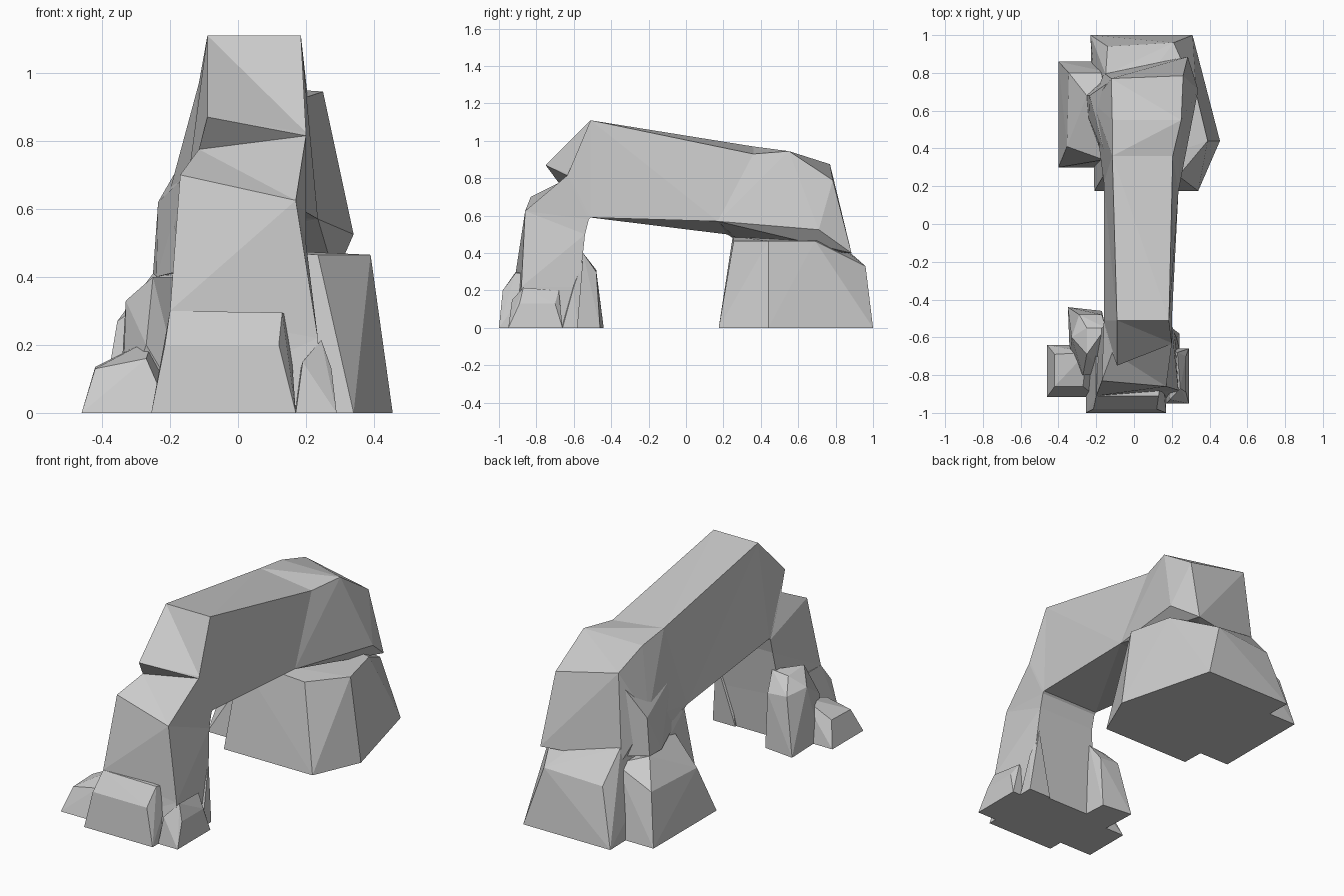
import bpy, bmesh


def finish(name, bm):
    bmesh.ops.recalc_face_normals(bm, faces=bm.faces)
    mesh = bpy.data.meshes.new(name)
    bm.to_mesh(mesh)
    bm.free()
    ob = bpy.data.objects.new(name, mesh)
    bpy.context.collection.objects.link(ob)
    return ob


def rock(name, points):
    """Faceted boulder: convex hull round a few corner points."""
    bm = bmesh.new()
    for p in points:
        bm.verts.new(p)
    res = bmesh.ops.convex_hull(bm, input=bm.verts)
    loose = {g for g in res["geom_interior"] + res["geom_unused"]
             if isinstance(g, bmesh.types.BMVert)}
    bmesh.ops.delete(bm, geom=list(loose), context='VERTS')
    bmesh.ops.dissolve_limit(bm, angle_limit=0.02, verts=bm.verts, edges=bm.edges)
    return finish(name, bm)


def loft(name, rings):
    """Skin a chain of four-cornered sections and cap both ends."""
    bm = bmesh.new()
    loops = [[bm.verts.new(p) for p in ring] for ring in rings]
    for a, b in zip(loops, loops[1:]):
        for i in range(4):
            j = (i + 1) % 4
            bm.faces.new((a[i], a[j], b[j], b[i]))
    bm.faces.new(loops[0])
    bm.faces.new(loops[-1])
    # fold the warped quads into flat facets
    bmesh.ops.triangulate(bm, faces=bm.faces)
    bmesh.ops.dissolve_limit(bm, angle_limit=0.02, verts=bm.verts, edges=bm.edges)
    return finish(name, bm)


# Front leg bending over the brow into the spanning beam
# (section order: outer left, outer right, inner right, inner left)
loft("arch_span", [
    [(-.25, -.95, 0), (.24, -.92, 0), (.22, -.59, 0), (-.20, -.59, 0)],
    [(-.20, -.91, .30), (.235, -.88, .22), (.215, -.57, .22), (-.19, -.57, .25)],
    [(-.17, -.83, .70), (.17, -.86, .625), (.20, -.54, .50), (-.16, -.54, .50)],
    [(-.115, -.68, .775), (.20, -.635, .815), (.20, -.52, .58), (-.16, -.52, .58)],
    [(-.09, -.75, .87), (.20, -.63, .825), (.20, -.515, .585), (-.16, -.515, .585)],
    [(-.09, -.51, 1.11), (.185, -.51, 1.11), (.20, -.51, .59), (-.16, -.51, .59)],
    [(-.115, .36, .97), (.205, .36, .93), (.235, .17, .57), (-.16, .22, .50)],
    [(-.115, .55, .945), (.25, .55, .94), (.30, .60, .52), (-.16, .50, .48)],
])

# Shoulder where the beam turns down into the rear leg
rock("rear_shoulder", [
    (-.115, .36, .97), (.205, .36, .93), (-.115, .55, .945), (.25, .55, .945),
    (-.12, .77, .875), (.26, .785, .79), (.34, .71, .525), (.235, .17, .57),
    (-.16, .22, .50), (-.15, .79, .50), (.12, .84, .42), (.285, .885, .40),
    (-.215, .64, .60), (-.16, .80, .40), (-.16, .30, .45)])

# Broad rear foot with a pointed right side
rock("rear_foot", [
    (-.23, 1, 0), (.31, 1, 0), (.455, .44, 0), (.34, .175, 0), (-.21, .175, 0),
    (.39, .44, .465), (.33, .69, .465), (.235, .255, .465), (-.165, .25, .49),
    (-.14, .94, .31), (.21, .96, .33), (-.15, .79, .48), (.12, .84, .42)])

# Boulder leaning on the left of the rear foot
rock("rear_left_boulder", [
    (-.40, .30, 0), (-.40, .86, 0), (-.10, .30, 0), (-.10, .86, 0),
    (-.345, .80, .28), (-.355, .41, .27), (-.25, .68, .41), (-.16, .34, .40),
    (-.12, .80, .38)])
rock("rear_left_neck", [
    (-.25, .68, .41), (-.235, .68, .62), (-.16, .34, .42), (-.15, .35, .70),
    (-.12, .79, .42), (-.12, .76, .82), (-.24, .56, .40)])

# Stepped front toe
rock("front_toe", [
    (-.255, -1, 0), (.17, -1, 0), (.17, -.80, 0), (-.255, -.70, 0),
    (-.215, -.98, .20), (.12, -.98, .20), (-.20, -.91, .30), (.13, -.91, .295),
    (.15, -.80, .28), (-.20, -.70, .30)])

# Small rocks around the front leg
rock("front_right_rock", [
    (.17, -.95, 0), (.29, -.95, 0), (.29, -.66, 0), (.15, -.66, 0),
    (.19, -.93, .15), (.275, -.89, .13), (.275, -.70, .13), (.245, -.87, .215),
    (.23, -.68, .20)])
rock("inner_right_rock", [
    (.24, -.66, 0), (.24, -.58, 0), (.10, -.58, 0), (.10, -.70, 0),
    (.225, -.60, .22), (.20, -.55, .36), (.15, -.60, .30)])
rock("front_left_rock", [
    (-.46, -.915, 0), (-.46, -.64, 0), (-.20, -.64, 0), (-.20, -.915, 0),
    (-.42, -.86, .13), (-.42, -.69, .135), (-.27, -.86, .16), (-.25, -.68, .22)])
rock("front_left_boulder", [
    (-.35, -.44, 0), (-.17, -.46, 0), (-.34, -.70, 0), (-.15, -.80, 0),
    (-.335, -.46, .06), (-.29, -.48, .31), (-.33, -.60, .33), (-.25, -.55, .39),
    (-.25, -.69, .40), (-.27, -.80, .20), (-.17, -.48, .30), (-.15, -.55, .40)])
